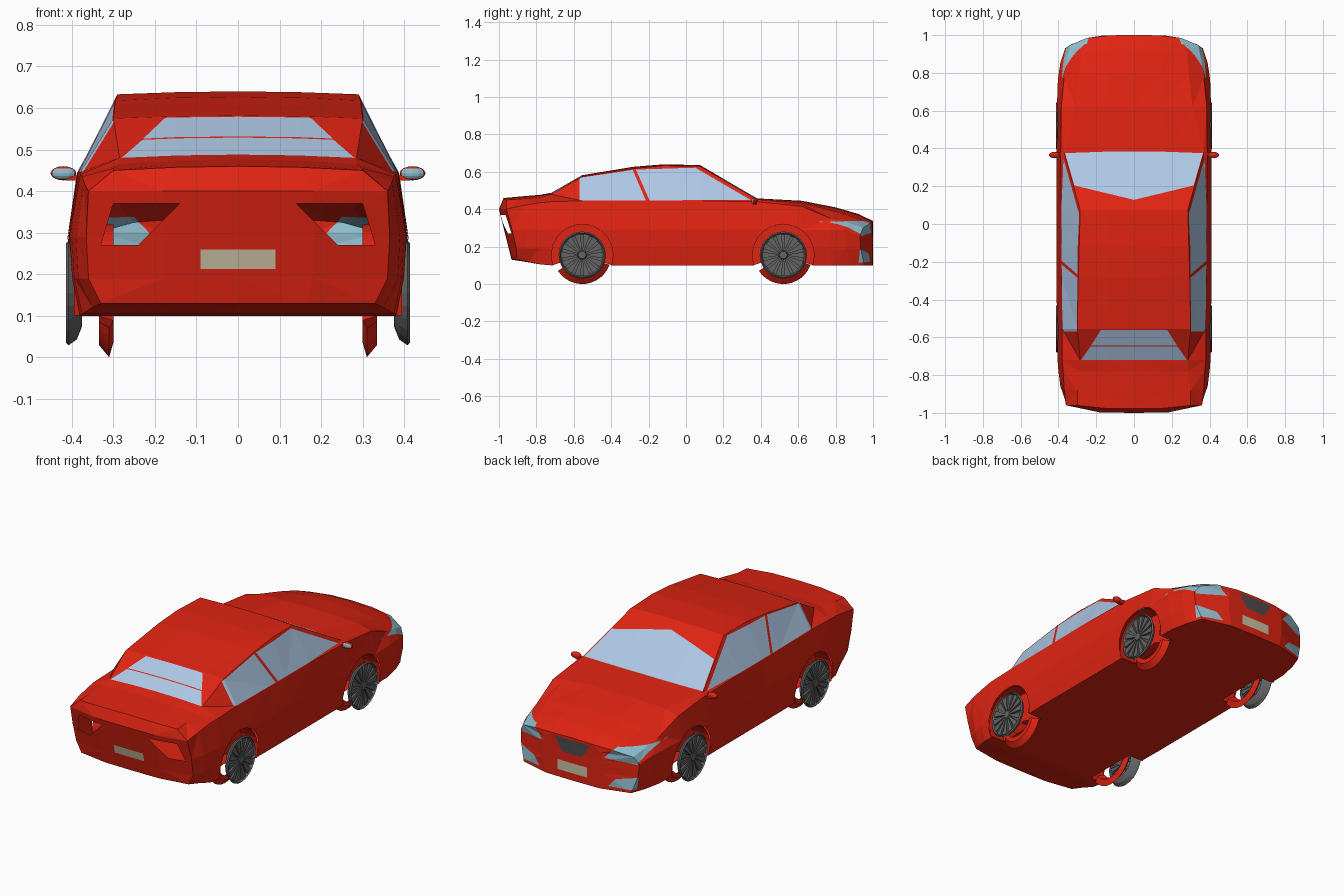
import bpy, bmesh, math
from mathutils import Vector, Matrix

if "Cube" in bpy.data.objects:
    bpy.data.objects.remove(bpy.data.objects["Cube"])

COLOURS = {
    "red_paint": (0.74, 0.017, 0.006), "window_glass": (0.42, 0.57, 0.78),
    "lamp_glass": (0.27, 0.50, 0.60), "wheel_grey": (0.125, 0.125, 0.125),
    "plate_beige": (0.60, 0.53, 0.37), "grille_grey": (0.075, 0.07, 0.07)}
MATS = []
for n, c in COLOURS.items():
    m = bpy.data.materials.new(n)
    m.diffuse_color = (*c, 1)
    m.use_nodes = True
    m.node_tree.nodes["Principled BSDF"].inputs["Base Color"].default_value = m.diffuse_color
    MATS.append(m)
RED, GLASS, LAMP, GREY, PLATE, GRILLE = range(6)


def finish(name, bm):
    me = bpy.data.meshes.new(name)
    bm.to_mesh(me)
    bm.free()
    for m in MATS:
        me.materials.append(m)
    ob = bpy.data.objects.new(name, me)
    bpy.context.collection.objects.link(ob)
    return ob


# ---- body shell: sections lofted along y, rounded ends
# y, bottom z, bottom x, side x, belt x, belt z, roof edge x, roof edge z, centre z
SECTIONS = [
    (-1.0, .13, .33, .365, .36, .40, .30, .45, .46),
    (-.90, .12, .35, .39, .37, .42, .30, .455, .468),
    (-.78, .105, .375, .40, .375, .435, .285, .465, .477),
    (-.72, .10, .38, .405, .38, .44, .285, .48, .488),
    (-.555, .10, .385, .408, .38, .445, .30, .575, .582),
    (-.28, .10, .39, .41, .383, .445, .295, .618, .627),
    (-.12, .10, .39, .41, .385, .445, .29, .633, .64),
    (.075, .10, .39, .41, .387, .445, .285, .63, .636),
    (.38, .10, .39, .41, .388, .44, .37, .452, .458),
    (.62, .10, .385, .408, .385, .415, .31, .435, .445),
    (.80, .10, .38, .403, .37, .35, .29, .39, .41),
    (.92, .10, .36, .39, .355, .325, .28, .355, .375),
    (1.0, .10, .33, .365, .34, .30, .25, .325, .337)]


def shape(y, x, z):
    if y > .7:
        y -= (y - .7) / .3 * .07 * (x / .365) ** 4
    elif y < -.8:
        lean = .25 * max(0, .4 - z) + .4 * max(0, z - .4)
        y += (-y - .8) / .2 * (.045 * (x / .37) ** 4 + lean)
    return Vector((x, y, z))


def half_section(s):
    y, zb, xb, xs, xw, zw, xr, zr, zc = s
    return [(0, zb), (xb / 2, zb), (xb, zb), (xs * .985, .19), (xs, min(.29, zw - .04)),
            (xw, zw), (xr, zr), (xr / 2, zr + .75 * (zc - zr)), (0, zc)]


def skin(bm, rows, closed):
    vs = [[bm.verts.new(p) for p in r] for r in rows]
    n = len(vs[0])
    for a, b in zip(vs, vs[1:]):
        for i in range(n if closed else n - 1):
            j = (i + 1) % n
            bm.faces.new((a[i], a[j], b[j], b[i]))


bm = bmesh.new()
rings = []
for s in SECTIONS:
    h = half_section(s)
    ring = h + [(-x, z) for x, z in h[-2:0:-1]]
    rings.append([shape(s[0], x, z) for x, z in ring])
skin(bm, rings, True)
for s in (SECTIONS[0], SECTIONS[-1]):
    rows = []
    for k, (x, z) in enumerate(half_section(s)[2:7]):
        crown = s[8] - s[7] if k == 4 else 0
        rows.append([shape(s[0], f * x, z + (1 - f * f) * crown) for f in (-1, -.5, 0, .5, 1)])
    skin(bm, rows, False)
bmesh.ops.remove_doubles(bm, verts=bm.verts[:], dist=1e-5)
bmesh.ops.recalc_face_normals(bm, faces=bm.faces[:])
bmesh.ops.triangulate(bm, faces=bm.faces[:])


def cut(facing, poly, mat, limit=.3):
    """Cut a convex outline into the faces that look along 'facing'; paint or open it."""
    d = Vector(facing)
    axis = max(range(3), key=lambda i: abs(d[i]))
    u, v = [i for i in range(3) if i != axis]
    mid = [sum(p[k] for p in poly) / len(poly) for k in (0, 1)]
    done = []

    def inside():
        bm.normal_update()
        return [f for f in bm.faces if f.normal.dot(d) > limit and
                all((f.calc_center_median() - co).dot(no) < 0 for co, no in done)]
    for a, b in zip(poly, poly[1:] + poly[:1]):
        co, no = Vector((0, 0, 0)), Vector((0, 0, 0))
        co[u], co[v] = a
        no[u], no[v] = b[1] - a[1], a[0] - b[0]
        if no[u] * (mid[0] - a[0]) + no[v] * (mid[1] - a[1]) > 0:
            no = -no
        no.normalize()
        fs = inside()
        geom = list({e for f in fs for e in f.edges}) + list({w for f in fs for w in f.verts}) + fs
        bmesh.ops.bisect_plane(bm, geom=geom, dist=1e-6, plane_co=co, plane_no=no)
        done.append((co, no))
    fs = inside()
    if mat is None:
        bmesh.ops.delete(bm, geom=fs, context='FACES')
    else:
        for f in fs:
            f.material_index = mat


def both(poly):
    return [poly, [(-a, b) for a, b in poly]]


WHEELS_Y, HUB_Z, ARCH_R = (-.555, .52), .155, .165
FRONT, REAR, UP = (0, 1, 0), (0, -1, 0), (0, 0, 1)
for sx in (1, -1):
    # side windows
    cut((sx, 0, 0), [(-.57, .447), (-.57, .568), (-.285, .61), (-.215, .447)], GLASS)
    cut((sx, 0, 0), [(-.195, .447), (-.268, .612), (.05, .622), (.345, .45)], GLASS)
    # wheel arch openings
    for wy in WHEELS_Y:
        circle = [(wy + ARCH_R * math.cos(t * math.pi / 10), HUB_Z + ARCH_R * math.sin(t * math.pi / 10))
                  for t in range(20)]
        cut((sx, 0, 0), circle, None, .2)
        cut((0, 0, -1), [(sx * .30, wy - .155), (sx * .43, wy - .155),
                         (sx * .43, wy + .155), (sx * .30, wy + .155)], None, .5)
# windscreen and split rear window
cut(UP, [(-.365, .375), (-.1, .385), (.1, .385), (.365, .375), (.275, .062), (.2, .08),
         (-.2, .08), (-.275, .062)], GLASS, .5)
cut(UP, [(-.175, -.56), (.175, -.56), (.228, -.643), (-.228, -.643)], GLASS, .5)
cut(UP, [(-.23, -.648), (.23, -.648), (.28, -.72), (-.28, -.72)], GLASS, .5)
# headlamps, lower lamps, open tail lamp recesses
for p in both([(.385, .335), (.25, .338), (.19, .275), (.355, .255)]):
    cut(FRONT, p, LAMP, .12)
for p in both([(.36, .185), (.25, .165), (.21, .12), (.345, .115)]):
    cut(FRONT, p, LAMP, .12)
for p in both([(.30, .37), (.14, .37), (.24, .27), (.33, .27)]):
    cut(REAR, p, None)
# grille and number plates
cut(FRONT, [(-.11, .322), (.11, .322), (.06, .245), (-.06, .245)], GRILLE)
cut(FRONT, [(-.09, .195), (.09, .195), (.09, .14), (-.09, .14)], PLATE)
cut(REAR, [(-.09, .26), (.09, .26), (.09, .213), (-.09, .213)], PLATE)
finish("car_body", bm)


# ---- wheels: turned profiles around the axle
def lathe(bm, profile, sx, wy, a0=0, a1=360, n=24):
    rows = []
    for k in range(n + 1):
        t = math.radians(a0 + (a1 - a0) * k / n)
        rows.append([(sx * x, wy + r * math.cos(t), HUB_Z + r * math.sin(t)) for x, r in profile])
    skin(bm, rows, False)


def clean(bm, mat):
    bmesh.ops.remove_doubles(bm, verts=bm.verts[:], dist=1e-5)
    bmesh.ops.recalc_face_normals(bm, faces=bm.faces[:])
    for f in bm.faces:
        f.material_index = mat


for sx, side in ((1, "right"), (-1, "left")):
    for wy, end in zip(WHEELS_Y, ("rear", "front")):
        tag = f"{end}_{side}"
        # arch lining
        bm = bmesh.new()
        lathe(bm, [(.395, ARCH_R), (.30, ARCH_R), (.30, 0)], sx, wy, -19, 199, 16)
        clean(bm, RED)
        finish("arch_lining_" + tag, bm)
        # lower tyre segment
        bm = bmesh.new()
        lathe(bm, [(.335, .10), (.335, .125), (.31, .155), (.30, .12), (.335, .10)], sx, wy, 213, 340, 12)
        clean(bm, RED)
        finish("tyre_" + tag, bm)
        # rim with fan spokes and hub
        bm = bmesh.new()
        lathe(bm, [(.375, .08), (.388, .112), (.408, .126), (.414, .119), (.397, .110), (.392, 0)], sx, wy)
        lathe(bm, [(.392, .026), (.412, .02), (.413, 0)], sx, wy, n=14)
        for k in range(14):
            t = math.tau * k / 14
            quad = []
            for x in (.392, .408):
                for r, w in ((.02, .003), (.112, .017), (.112, -.017), (.02, -.003)):
                    quad.append(bm.verts.new((sx * x, wy + r * math.cos(t) - w * math.sin(t),
                                              HUB_Z + r * math.sin(t) + w * math.cos(t))))
            bm.faces.new(quad[4:])
            for i in range(4):
                j = (i + 1) % 4
                bm.faces.new((quad[i], quad[j], quad[j + 4], quad[i + 4]))
        clean(bm, GREY)
        finish("wheel_" + tag, bm)
    # door mirror: rounded housing, glass on its rear, short stalk
    bm = bmesh.new()
    bmesh.ops.create_uvsphere(bm, u_segments=12, v_segments=8, radius=1, matrix=Matrix.LocRotScale(
        Vector((sx * .42, .365, .443)), None, Vector((.031, .017, .017))))
    bm.normal_update()
    for f in bm.faces:
        f.material_index = LAMP if f.normal.y < -.6 else RED
    bmesh.ops.create_cube(bm, size=1, matrix=Matrix.LocRotScale(
        Vector((sx * .393, .368, .432)), None, Vector((.045, .022, .012))))
    finish("mirror_" + side, bm)
